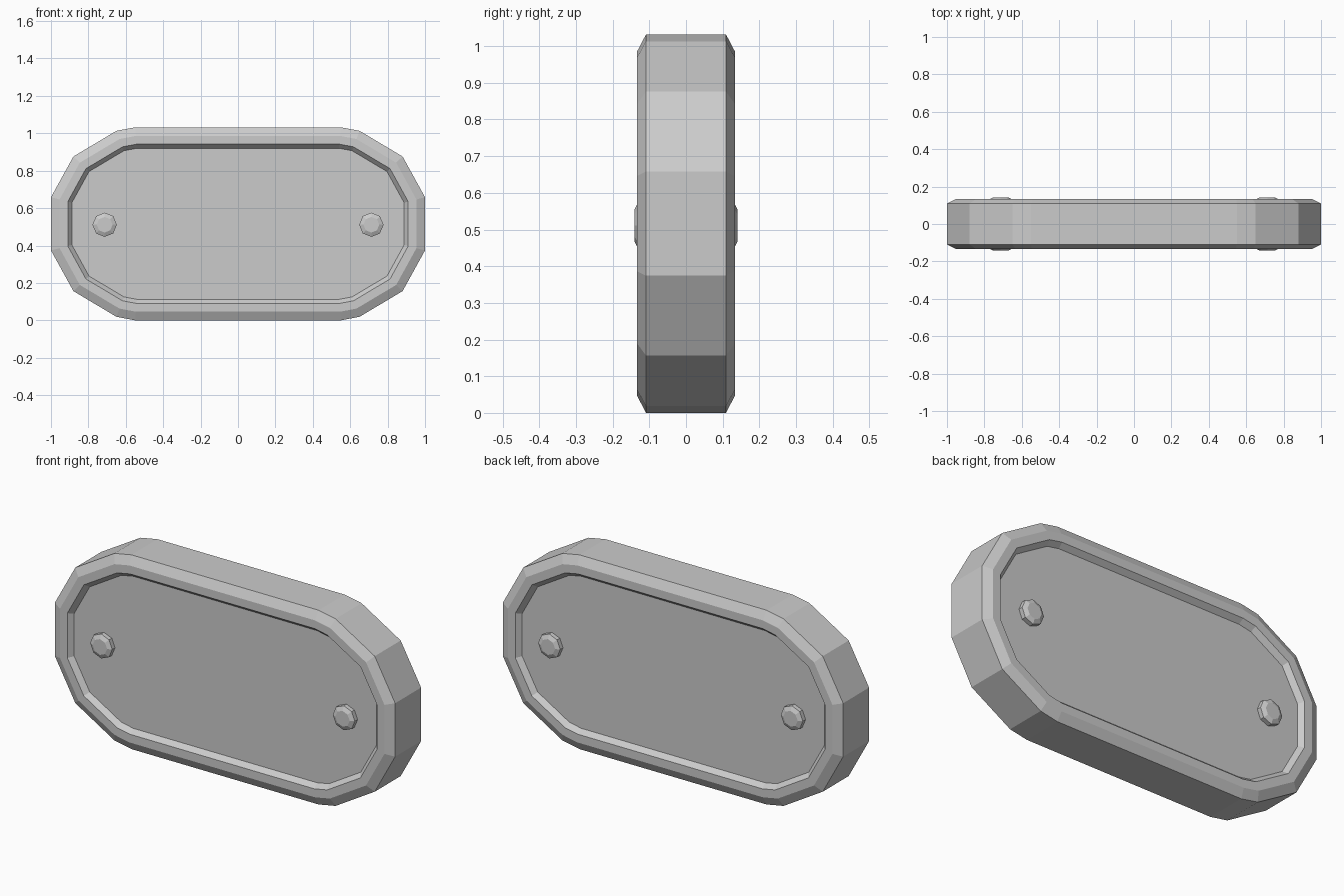
import bpy, bmesh, math
from mathutils import Vector, Matrix

if "Cube" in bpy.data.objects:
    bpy.data.objects.remove(bpy.data.objects["Cube"])

CZ = 0.516  # height of the plate centre

# One quadrant of the rounded outline, mirrored to the full counter-clockwise loop
quad = [(1.0, 0.142), (0.88, 0.36), (0.65, 0.497), (0.55, 0.516)]
half = quad + [(-x, z) for x, z in reversed(quad)]
outline = [Vector(p) for p in half + [(-x, -z) for x, z in half]]


def inset(points, d):
    """Offset a convex counter-clockwise loop inwards with mitred corners."""
    result = []
    for i, p in enumerate(points):
        a = (p - points[i - 1]).normalized()
        b = (points[(i + 1) % len(points)] - p).normalized()
        na, nb = Vector((-a.y, a.x)), Vector((-b.y, b.x))
        m = (na + nb).normalized()
        result.append(p + m * (d / m.dot(na)))
    return result


def loft(name, rings, location):
    """Skin (loop, y) rings in order and cap both ends."""
    bm = bmesh.new()
    loops = [[bm.verts.new((p.x, y, p.y)) for p in pts] for pts, y in rings]
    n = len(loops[0])
    for r, s in zip(loops, loops[1:]):
        for i in range(n):
            j = (i + 1) % n
            bm.faces.new((r[i], r[j], s[j], s[i]))
    bm.faces.new(loops[0])
    bm.faces.new(loops[-1])
    bmesh.ops.recalc_face_normals(bm, faces=bm.faces[:])
    mesh = bpy.data.meshes.new(name)
    bm.to_mesh(mesh)
    bm.free()
    obj = bpy.data.objects.new(name, mesh)
    obj.location = location
    bpy.context.collection.objects.link(obj)
    return obj


def both_sides(profile):
    """Front profile of (loop, depth) continued symmetrically to the back."""
    return [(p, -y) for p, y in profile] + [(p, y) for p, y in reversed(profile)]


# Plate body: recessed panel, sloped recess wall, flat rim, chamfer, outer wall
body = [(inset(outline, 0.112), 0.107), (inset(outline, 0.09), 0.133),
        (inset(outline, 0.046), 0.133), (outline, 0.109)]
loft("plate_body", both_sides(body), (0, 0, CZ))


def octagon(r):
    return [Vector((r * math.cos(i * math.pi / 4), r * math.sin(i * math.pi / 4)))
            for i in range(8)]


# Chamfered octagonal rivets passing through both faces
for side, label in ((-1, "left"), (1, "right")):
    rivet = [(octagon(0.042), 0.141), (octagon(0.065), 0.130)]
    loft("rivet_" + label, both_sides(rivet), (side * 0.713, 0, 0.511))
